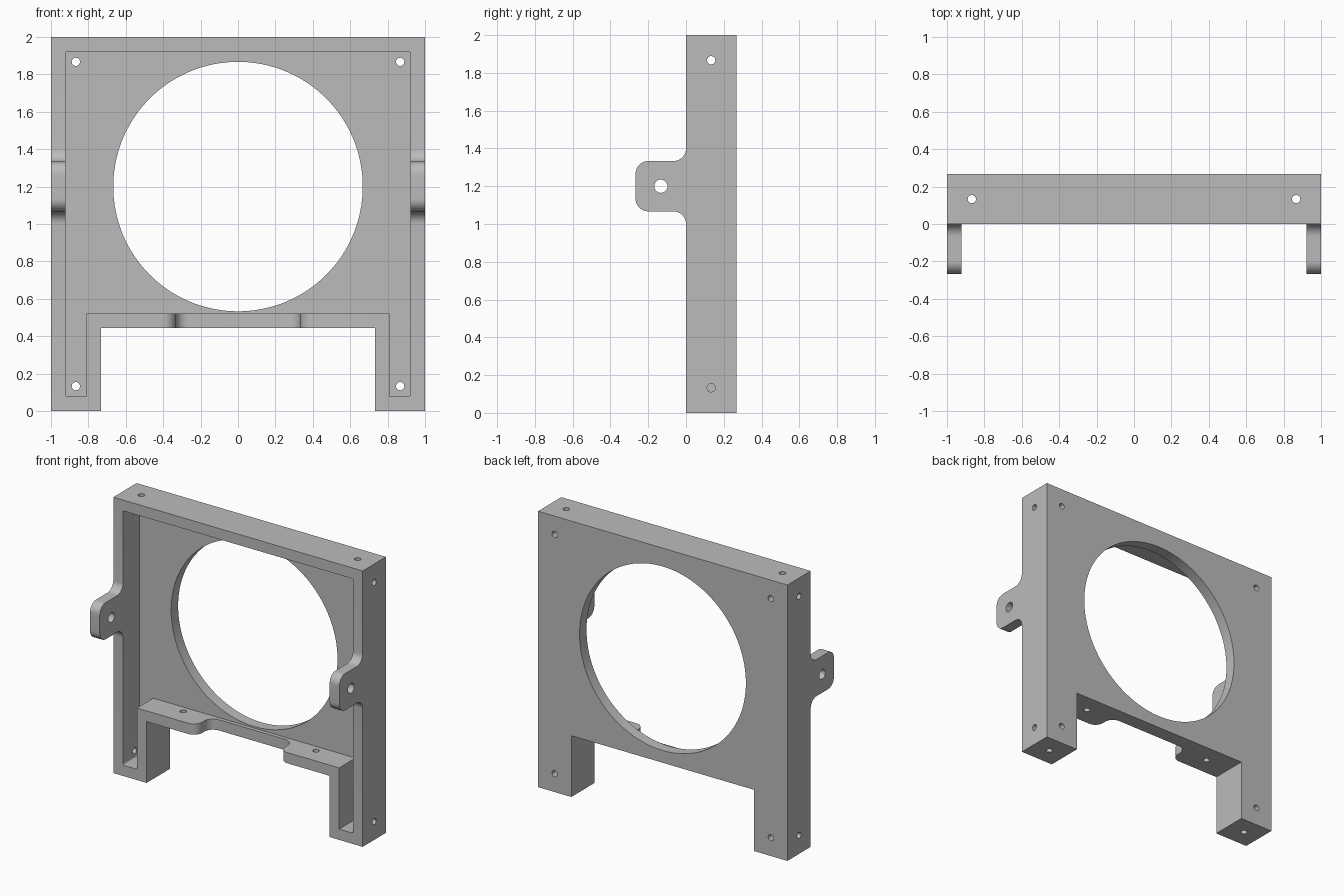
import bpy, bmesh
from math import sin, cos, pi
from mathutils import Vector

if "Cube" in bpy.data.objects:
    bpy.data.objects.remove(bpy.data.objects["Cube"], do_unlink=True)

DEPTH, WALL, PLATE = 0.267, 0.078, 0.08   # body depth, rim wall, back plate
LEG_X, BAR_Z = 0.733, 0.444               # notch between the legs
HOLE, INSET = 0.022, 0.133                # screw hole radius and edge distance
R = 0.067                                 # fillet radius

grey = bpy.data.materials.new("plain grey")
grey.use_nodes = True
colour = (0.5, 0.5, 0.5, 1)
grey.diffuse_color = colour
grey.node_tree.nodes["Principled BSDF"].inputs["Base Color"].default_value = colour


def extrude(name, points, axis, start, end):
    """Extrude a flat outline along an axis; points use the other two axes."""
    bm = bmesh.new()
    verts = []
    for p in points:
        co = list(p)
        co.insert(axis, start)
        verts.append(bm.verts.new(co))
    face = bm.faces.new(verts)
    move = Vector((0, 0, 0))
    move[axis] = end - start
    new = bmesh.ops.extrude_face_region(bm, geom=[face])["geom"]
    bmesh.ops.translate(bm, vec=move, verts=[g for g in new if isinstance(g, bmesh.types.BMVert)])
    bmesh.ops.recalc_face_normals(bm, faces=bm.faces)
    mesh = bpy.data.meshes.new(name)
    bm.to_mesh(mesh)
    bm.free()
    mesh.materials.append(grey)
    obj = bpy.data.objects.new(name, mesh)
    bpy.context.collection.objects.link(obj)
    return obj


def arc(cx, cy, r, a0, a1, n=10):
    angles = [(a0 + (a1 - a0) * i / n) * pi / 180 for i in range(n + 1)]
    return [(cx + r * cos(a), cy + r * sin(a)) for a in angles]


def circle(cx, cy, r, n=32):
    return arc(cx, cy, r, 0, 360, n)[:-1]


def mirrored(half):
    """Complete a half outline by mirroring its first coordinate."""
    return half + [(-a, b) for a, b in reversed(half)]


def combine(target, tools, operation):
    """Boolean the tools into the target one by one, then discard them."""
    for tool in tools:
        tool.hide_render = True
        mod = target.modifiers.new("combine", "BOOLEAN")
        mod.operation, mod.object, mod.solver = operation, tool, "EXACT"
    bpy.context.view_layer.update()
    graph = bpy.context.evaluated_depsgraph_get()
    mesh = bpy.data.meshes.new_from_object(target.evaluated_get(graph))
    target.modifiers.clear()
    target.data = mesh
    for tool in tools:
        bpy.data.objects.remove(tool, do_unlink=True)


# Frame body with two legs
frame = extrude("bracket_frame", mirrored(
    [(LEG_X, BAR_Z), (LEG_X, 0), (1, 0), (1, 2)]), 1, 0, DEPTH)

# Open pocket in the front, leaving the rim walls and the back plate
c = 0.012
inner, low, high, leg = 1 - WALL, WALL, 2 - WALL, LEG_X + WALL
pocket = extrude("pocket_cutter", mirrored(
    [(leg, BAR_Z + WALL), (leg, low)]
    + arc(inner - c, low + c, c, -90, 0, 4)
    + arc(inner - c, high - c, c, 0, 90, 4)), 1, -0.1, DEPTH - PLATE)

# Large round opening
opening = extrude("opening_cutter", circle(0, 1.2, 0.667, 128), 1, -0.1, 0.4)

# Recess in the front of the lower bar, with S-shaped ends
back, mid = 0.16, 0.333
recess = extrude("recess_cutter", mirrored(
    arc(mid - R, back - R, R, 90, 0) + arc(mid + R, R, R, 180, 270)
    + [(mid + R, -0.1)]), 2, BAR_Z - 0.1, BAR_Z + WALL + 0.1)
combine(frame, [pocket, opening, recess], "DIFFERENCE")

# Rounded mounting ears at both sides
ears = []
tip, bottom, top = -DEPTH, 1.2 - INSET, 1.2 + INSET
profile = ([(0.03, bottom - R)] + arc(-R, bottom - R, R, 0, 90)
           + arc(tip + R, bottom + R, R, 270, 180)
           + arc(tip + R, top - R, R, 180, 90)
           + arc(-R, top + R, R, -90, 0) + [(0.03, top + R)])
for side in (-1, 1):
    ears.append(extrude("ear", profile, 0, side * inner, side))
combine(frame, ears, "UNION")

# Screw holes
holes = []
edge = 1 - INSET
for side in (-1, 1):
    x = side * edge
    for z in (INSET, 2 - INSET):
        holes.append(extrude("plate_hole", circle(x, z, HOLE), 1, 0.15, 0.4))
        holes.append(extrude("side_hole", circle(INSET, z, HOLE), 0, side * 0.9, side * 1.1))
    for z in (0, 2):
        holes.append(extrude("end_hole", circle(x, INSET, HOLE), 2, z - 0.1, z + 0.1))
    holes.append(extrude("bar_hole", circle(side * 0.533, INSET, HOLE), 2, BAR_Z - 0.05, BAR_Z + 0.13))
    holes.append(extrude("ear_hole", circle(-INSET, 1.2, 0.035), 0, side * 0.85, side * 1.1))
combine(frame, holes, "DIFFERENCE")

# Smooth the curved walls and keep the edges sharp
bpy.ops.object.select_all(action="DESELECT")
frame.select_set(True)
bpy.context.view_layer.objects.active = frame
bpy.ops.object.shade_smooth_by_angle(angle=0.5)
